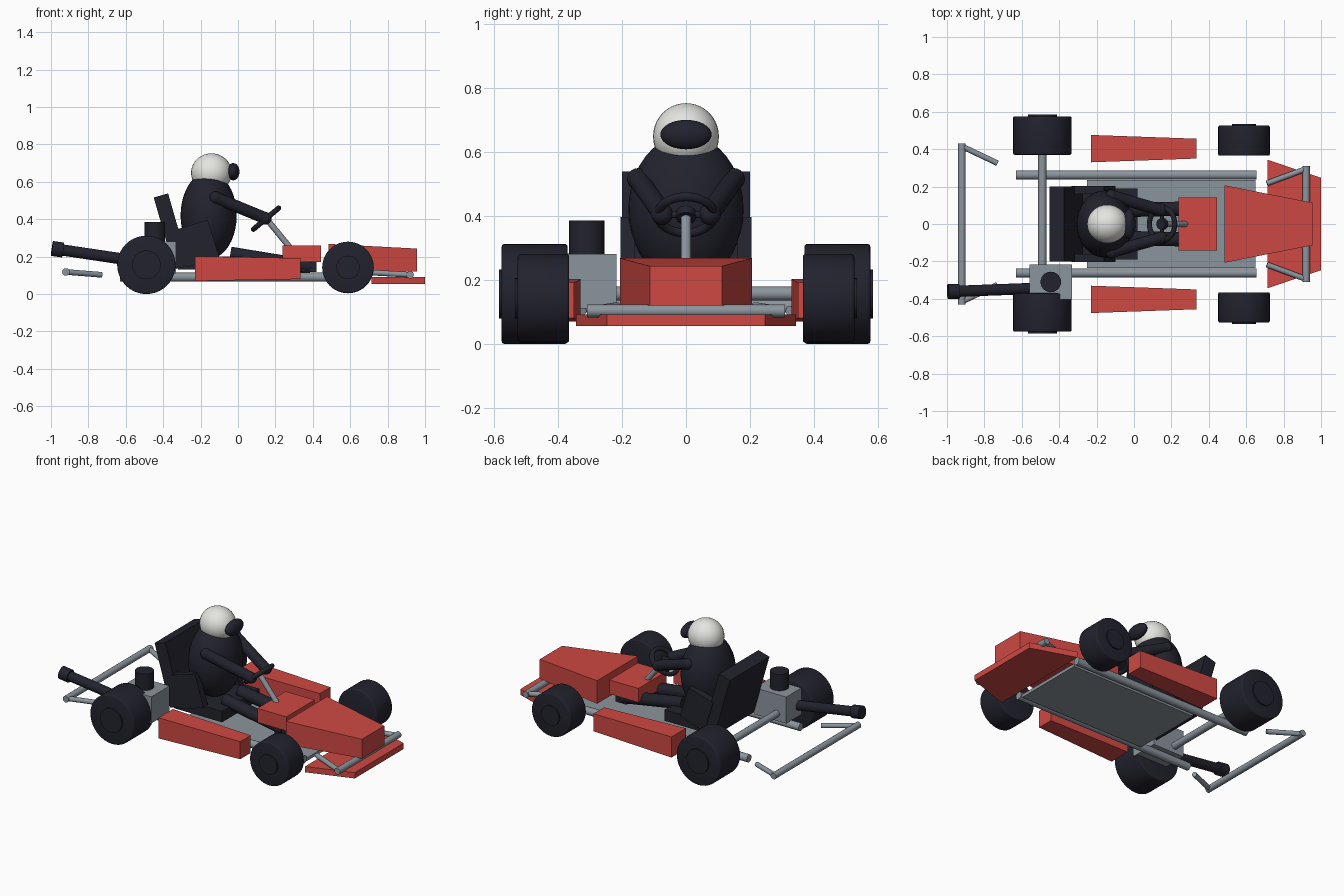
import bpy
import bmesh
from math import radians
from mathutils import Vector, Matrix

if "Cube" in bpy.data.objects:
    bpy.data.objects.remove(bpy.data.objects["Cube"], do_unlink=True)


def material(name, rgb):
    m = bpy.data.materials.new(name)
    m.use_nodes = True
    m.diffuse_color = (*rgb, 1)
    bsdf = m.node_tree.nodes["Principled BSDF"]
    bsdf.inputs["Base Color"].default_value = (*rgb, 1)
    bsdf.inputs["Roughness"].default_value = 0.6
    return m


RED = material("red bodywork", (0.62, 0.065, 0.055))
BLACK = material("black", (0.016, 0.016, 0.027))
GREY = material("grey metal", (0.26, 0.30, 0.34))
WHITE = material("white helmet", (0.78, 0.78, 0.75))


def finish(name, bm, mat, smooth=True):
    bmesh.ops.recalc_face_normals(bm, faces=bm.faces)
    mesh = bpy.data.meshes.new(name)
    bm.to_mesh(mesh)
    bm.free()
    obj = bpy.data.objects.new(name, mesh)
    bpy.context.collection.objects.link(obj)
    mesh.materials.append(mat)
    if smooth:
        bpy.ops.object.select_all(action="DESELECT")
        obj.select_set(True)
        bpy.context.view_layer.objects.active = obj
        bpy.ops.object.shade_smooth_by_angle(angle=radians(35))
    return obj


def box(name, center, size, mat, tilt=0):
    bm = bmesh.new()
    m = (Matrix.Translation(center) @ Matrix.Rotation(radians(tilt), 4, "Y")
         @ Matrix.Diagonal((*size, 1)))
    bmesh.ops.create_cube(bm, size=1, matrix=m)
    return finish(name, bm, mat, smooth=False)


def tapered(name, rear, front, mat):
    """Solid between two upright rectangles, each (x, y0, y1, z0, z1)."""
    bm = bmesh.new()
    rings = []
    for x, y0, y1, z0, z1 in (rear, front):
        rings.append([bm.verts.new((x, y, z)) for y, z in
                      ((y0, z0), (y1, z0), (y1, z1), (y0, z1))])
    a, b = rings
    bm.faces.new(a)
    bm.faces.new(b)
    for i in range(4):
        j = (i + 1) % 4
        bm.faces.new((a[i], a[j], b[j], b[i]))
    return finish(name, bm, mat, smooth=False)


def rod(name, start, end, radius, mat, bevel=0, segments=24):
    start, end = Vector(start), Vector(end)
    axis = end - start
    m = Matrix.Translation((start + end) / 2) @ axis.to_track_quat("Z", "Y").to_matrix().to_4x4()
    bm = bmesh.new()
    bmesh.ops.create_cone(bm, cap_ends=True, segments=segments, radius1=radius,
                          radius2=radius, depth=axis.length, matrix=m)
    if bevel:
        rims = [e for e in bm.edges if any(len(f.verts) > 4 for f in e.link_faces)]
        bmesh.ops.bevel(bm, geom=rims, offset=bevel, segments=3, profile=0.5, affect="EDGES")
    return finish(name, bm, mat)


def ellipsoid(name, center, radii, mat):
    bm = bmesh.new()
    m = Matrix.Translation(center) @ Matrix.Diagonal((*radii, 1))
    bmesh.ops.create_uvsphere(bm, u_segments=32, v_segments=20, radius=1, matrix=m)
    return finish(name, bm, mat)


# Chassis
box("floor_pan", (0.2, 0, 0.077), (0.9, 0.47, 0.02), GREY)
rod("rear_axle", (-0.49, -0.4, 0.157), (-0.49, 0.4, 0.157), 0.022, GREY)
rod("rear_bumper_bar", (-0.92, -0.43, 0.118), (-0.92, 0.43, 0.118), 0.02, GREY)
rod("front_bumper_bar", (0.92, -0.31, 0.103), (0.92, 0.31, 0.103), 0.02, GREY)

# Bodywork
tapered("nose_cone", (0.485, -0.207, 0.207, 0.12, 0.268),
        (0.957, -0.113, 0.113, 0.12, 0.243), RED)
tapered("front_spoiler", (0.715, -0.343, 0.343, 0.055, 0.092),
        (1.0, -0.247, 0.247, 0.055, 0.092), RED)
box("dash_fairing", (0.34, 0, 0.215), (0.205, 0.285, 0.09), RED)

# Seat
box("seat_cushion", (-0.15, 0, 0.165), (0.34, 0.38, 0.07), BLACK)
box("seat_back", (-0.357, 0, 0.335), (0.08, 0.4, 0.4), BLACK, tilt=-16)

# Driver and steering
ellipsoid("torso", (-0.157, 0, 0.42), (0.15, 0.18, 0.233), BLACK)
ellipsoid("helmet", (-0.142, 0, 0.648), (0.109, 0.103, 0.104), WHITE)
ellipsoid("visor", (-0.026, 0, 0.654), (0.034, 0.08, 0.046), BLACK)
rod("steering_column", (0.15, 0, 0.405), (0.285, 0, 0.24), 0.016, GREY)
rod("steering_hub", (0.143, 0, 0.413), (0.16, 0, 0.392), 0.03, BLACK)
rod("steering_spoke", (0.15, -0.09, 0.403), (0.15, 0.09, 0.403), 0.01, BLACK)
bpy.ops.mesh.primitive_torus_add(major_segments=36, minor_segments=12,
                                 major_radius=0.088, minor_radius=0.014,
                                 location=(0.15, 0, 0.403), rotation=(0, radians(-40), 0))
wheel = bpy.context.object
wheel.name = "steering_wheel"
wheel.data.materials.append(BLACK)
bpy.ops.object.shade_smooth_by_angle(angle=radians(35))

# Engine and exhaust on the right side
box("engine_block", (-0.445, -0.31, 0.195), (0.225, 0.185, 0.17), GREY)
rod("engine_cylinder", (-0.445, -0.31, 0.27), (-0.445, -0.31, 0.385), 0.055, BLACK)
rod("exhaust_pipe", (-0.95, -0.36, 0.237), (-0.5, -0.343, 0.17), 0.03, BLACK)
rod("exhaust_tip", (-0.995, -0.362, 0.244), (-0.935, -0.36, 0.235), 0.04, BLACK)

# Mirrored parts
for side, s in (("left", 1), ("right", -1)):
    rod(f"{side}_frame_rail", (-0.63, s * 0.262, 0.09), (0.655, s * 0.262, 0.09), 0.024, GREY)
    rod(f"{side}_rear_bumper_stay", (-0.92, s * 0.415, 0.118),
        (-0.73, s * 0.325, 0.103), 0.015, GREY)
    rod(f"{side}_front_bumper_stay", (0.92, s * 0.295, 0.103),
        (0.71, s * 0.217, 0.115), 0.015, GREY)

    ys = sorted((s * 0.33, s * 0.476)), sorted((s * 0.35, s * 0.456))
    tapered(f"{side}_side_pod", (-0.23, *ys[0], 0.07, 0.202), (0.335, *ys[1], 0.08, 0.192), RED)

    for end, x, r, hub, y0, y1 in (("rear", -0.49, 0.156, 0.077, 0.37, 0.576),
                                   ("front", 0.588, 0.138, 0.063, 0.365, 0.526)):
        z = r + (0.004 if end == "front" else 0)
        rod(f"{side}_{end}_tyre", (x, s * y0, z), (x, s * y1, z), r, BLACK, 0.008, 40)
        rod(f"{side}_{end}_hub", (x, s * (y0 + 0.02), z), (x, s * (y1 + 0.009), z),
            hub, BLACK, segments=32)

    box(f"{side}_seat_bolster", (-0.217, s * 0.182, 0.27), (0.18, 0.045, 0.21), BLACK, tilt=-17)
    rod(f"{side}_arm", (-0.12, s * 0.15, 0.515), (0.14, s * 0.075, 0.408), 0.032, BLACK)
    ellipsoid(f"{side}_shoulder", (-0.12, s * 0.15, 0.515), (0.034, 0.034, 0.034), BLACK)
    ellipsoid(f"{side}_hand", (0.145, s * 0.075, 0.405), (0.035, 0.034, 0.034), BLACK)
    rod(f"{side}_leg", (-0.04, s * 0.075, 0.215), (0.39, s * 0.085, 0.145), 0.038, BLACK)
    box(f"{side}_shoe", (0.38, s * 0.085, 0.145), (0.08, 0.06, 0.055), BLACK)
